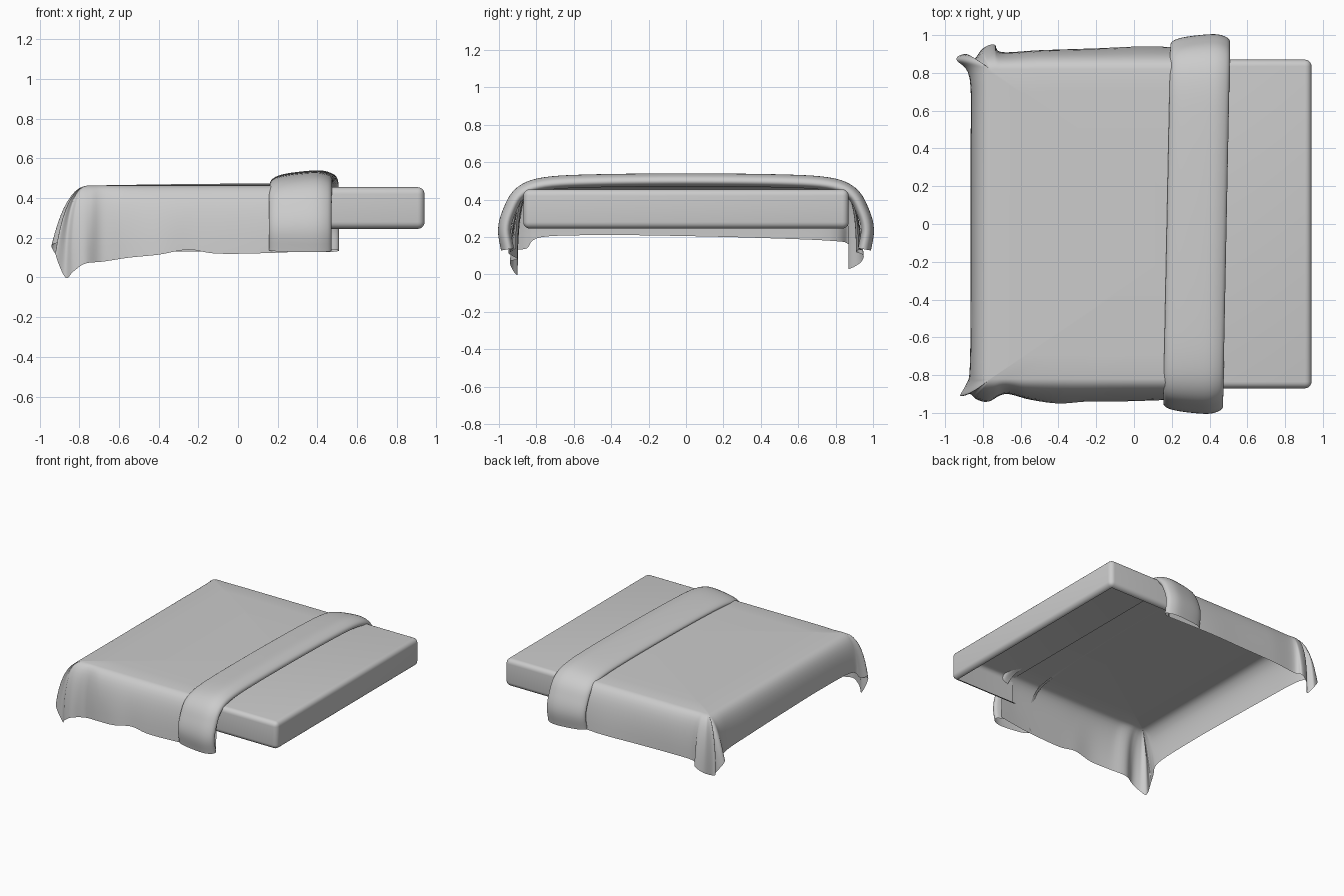
import bpy, bmesh
from mathutils import Vector

if "Cube" in bpy.data.objects:
    bpy.data.objects.remove(bpy.data.objects["Cube"])

mat = bpy.data.materials.new("light grey fabric")
mat.diffuse_color = (0.6, 0.6, 0.6, 1)
mat.use_nodes = True
mat.node_tree.nodes["Principled BSDF"].inputs["Base Color"].default_value = mat.diffuse_color


def finish(bm, name):
    """Weld, orient outward, smooth and link a mesh."""
    bmesh.ops.remove_doubles(bm, verts=bm.verts[:], dist=0.0005)
    bmesh.ops.recalc_face_normals(bm, faces=bm.faces[:])
    if sum(f.normal.z * f.calc_area() for f in bm.faces) < 0:
        bmesh.ops.reverse_faces(bm, faces=bm.faces[:])
    for f in bm.faces:
        f.smooth = True
    me = bpy.data.meshes.new(name)
    bm.to_mesh(me)
    bm.free()
    me.materials.append(mat)
    ob = bpy.data.objects.new(name, me)
    bpy.context.collection.objects.link(ob)
    return ob


def spline(keys, n):
    """Catmull-Rom points through the keys."""
    k = [Vector(p) for p in keys]
    k = [2 * k[0] - k[1]] + k + [2 * k[-1] - k[-2]]
    out = []
    for i in range(1, len(k) - 2):
        a, b, c, d = k[i - 1:i + 3]
        for j in range(n):
            t = j / n
            out.append(0.5 * (2 * b + (c - a) * t + (2 * a - 5 * b + 4 * c - d) * t * t
                              + (3 * b - a - 3 * c + d) * t ** 3))
    return out + [k[-2]]


def loft(rows, name):
    """Skin a grid of points."""
    bm = bmesh.new()
    grid = [[bm.verts.new(p) for p in r] for r in rows]
    for r, s in zip(grid, grid[1:]):
        for i in range(len(r) - 1):
            bm.faces.new((r[i], r[i + 1], s[i + 1], s[i]))
    return finish(bm, name)


def clamp(v, lo, hi):
    return max(lo, min(hi, v))


# mattress: rounded slab, open below and where it vanishes under the blanket
bm = bmesh.new()
bmesh.ops.create_cube(bm, size=1)
for v in bm.verts:
    v.co = Vector((0.66 + v.co.x * 0.56, v.co.y * 1.74, 0.35 + v.co.z * 0.21))
edges = [e for e in bm.edges if any(v.co.x > 0.5 for v in e.verts)]
bmesh.ops.bevel(bm, geom=edges, offset=0.035, segments=5, profile=0.5, affect='EDGES')
hidden = [f for f in bm.faces if f.normal.z < -0.99 or f.normal.x < -0.99]
bmesh.ops.delete(bm, geom=hidden, context='FACES')
finish(bm, "mattress")

# blanket: hem line around three sides, draped down from a flat top
hem = spline([
    (0.45, -0.91, 0.14), (0.2, -0.93, 0.125), (-0.1, -0.94, 0.12), (-0.25, -0.94, 0.14),
    (-0.4, -0.95, 0.115), (-0.55, -0.93, 0.10), (-0.68, -0.90, 0.08), (-0.77, -0.94, 0.07),
    (-0.83, -0.93, 0.03), (-0.87, -0.90, 0.0), (-0.92, -0.91, 0.12), (-0.89, -0.85, 0.14),
    (-0.87, -0.77, 0.20), (-0.865, -0.4, 0.21), (-0.865, 0, 0.205), (-0.865, 0.4, 0.195),
    (-0.87, 0.77, 0.18), (-0.94, 0.87, 0.16), (-0.89, 0.90, 0.08), (-0.85, 0.87, 0.03),
    (-0.80, 0.93, 0.06), (-0.74, 0.95, 0.10), (-0.70, 0.91, 0.12), (-0.5, 0.92, 0.13),
    (-0.2, 0.93, 0.13), (0.1, 0.94, 0.13), (0.45, 0.92, 0.14)], 6)
top = [Vector((max(h.x, -0.76), clamp(h.y, -0.82, 0.82), 0.463)) for h in hem]
bend = [Vector((max(h.x, -0.87), clamp(h.y, -0.92, 0.92), 0.455)) for h in hem]
rows = []
for s in (0, 0.3, 0.6, 0.85):
    rows.append([Vector((0.45 + (p.x - 0.45) * s, p.y * s, p.z + 0.012 * (1 - s * s)))
                 for p in top])
for j in range(11):
    t = j / 10
    rows.append([a * (1 - t) ** 2 + b * 2 * t * (1 - t) + c * t * t
                 for a, b, c in zip(top, bend, hem)])
loft(rows, "blanket")

# turned-back fold: a looped section swept along the drape across the bed
half = [(0.5, 0.465), (0.75, 0.45), (0.86, 0.41), (0.91, 0.33), (0.935, 0.24), (0.92, 0.14)]
path = spline([(-y, z, 0) for y, z in reversed(half)] + [(0, 0.47, 0)]
              + [(y, z, 0) for y, z in half], 5)
section = spline([(0.44, 0, 0), (0.48, 0.012, 0), (0.49, 0.032, 0), (0.47, 0.055, 0),
                  (0.41, 0.07, 0), (0.30, 0.062, 0), (0.22, 0.048, 0), (0.182, 0.03, 0),
                  (0.175, 0.01, 0), (0.20, 0.003, 0)], 4)
rows = []
for i, p in enumerate(path):
    d = (path[min(i + 1, len(path) - 1)] - path[max(i - 1, 0)]).normalized()
    rows.append([Vector((s.x + 0.02 * p.x, p.x - d.y * s.y, p.y + d.x * s.y))
                 for s in section])
loft(rows, "blanket_fold")
